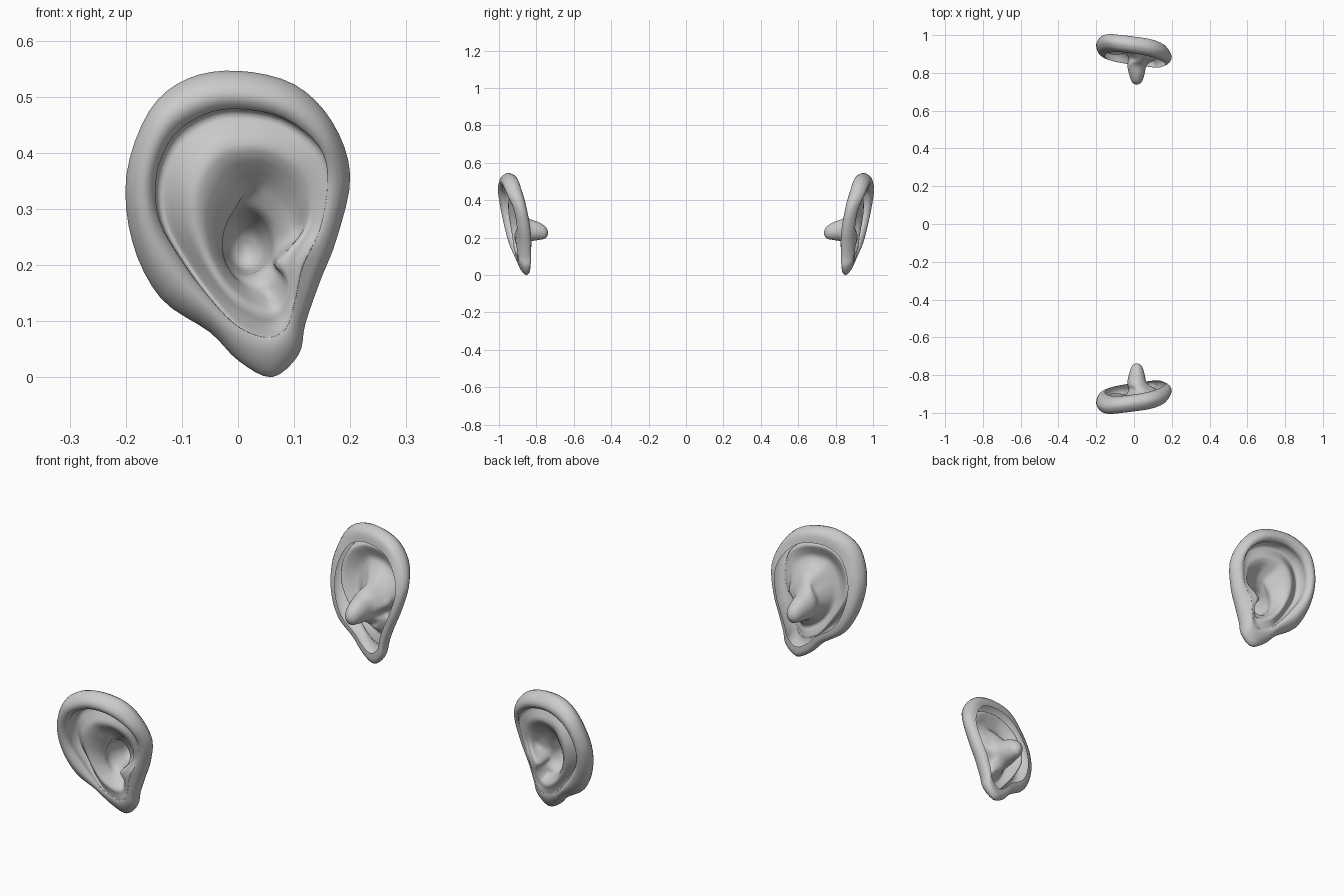
import bpy, bmesh
from math import sin, cos, pi
from mathutils import Vector

if "Cube" in bpy.data.objects:
    bpy.data.objects.remove(bpy.data.objects["Cube"])

N = 16      # control points per loop, clockwise from the top of the ear
SUB = 4     # spline steps between control points

# Contour loops read in the ear plane (x, z)
OUTLINE = [(0, .546), (.10, .522), (.168, .455), (.20, .36), (.177, .25), (.146, .17),
           (.12, .095), (.108, .04), (.06, .0), (.0, .03), (-.05, .08), (-.137, .14),
           (-.188, .24), (-.199, .36), (-.158, .475), (-.09, .532)]
LIP = [(0, .478), (.08, .462), (.145, .41), (.16, .345), (.145, .26), (.115, .20),
       (.10, .13), (.085, .085), (.05, .07), (0, .09), (-.045, .135), (-.095, .20),
       (-.14, .28), (-.145, .36), (-.115, .43), (-.06, .468)]
RIDGE = [(0, .40), (.05, .40), (.10, .37), (.125, .33), (.122, .27), (.085, .21),
         (.088, .16), (.07, .125), (.04, .12), (0, .143), (-.03, .175), (-.055, .22),
         (-.07, .27), (-.07, .32), (-.055, .36), (-.03, .39)]
CONCHA = [(.03, .345), (.05, .345), (.075, .325), (.10, .29), (.11, .255), (.068, .205),
          (.078, .18), (.058, .15), (.03, .152), (.005, .165), (-.012, .185), (-.025, .21),
          (-.03, .245), (-.022, .28), (-.005, .31), (.01, .335)]
# Depth behind the tilted front plane for the loops that vary
BACK_D = [.09, .095, .1, .1, .1, .095, .085, .075, .068, .072, .08, .085, .09, .09, .09, .09]
CREST_D = [.0, .003, .014, .03, .03, .022, .015, .01, .01, .01, .005, 0, 0, 0, 0, 0]
LIP_D = [.018, .018, .022, .032, .03, .017, .012, .01, .012, .012, .014, .018, .018, .018, .018, .018]
GROOVE_D = [.068, .064, .045, .036, .034, .014, .012, .012, .015, .017, .03, .055, .07, .073, .073, .07]
RIDGE_D = [.04, .042, .045, .045, .042, .014, .016, .024, .016, .012, .015, .02, .023, .025, .03, .037]
CONCHA_D = [.085, .085, .08, .075, .065, .025, .04, .06, .055, .055, .06, .065, .07, .075, .08, .085]


def plane(x, z):
    """Front plane of the ear: leans outward to the top and rear."""
    return -.9 - .2 * min(z, .46) + .12 * x


def row(loop, depth):
    return [Vector((x, plane(x, z) + d, z)) for (x, z), d in zip(loop, depth)]


def mix(a, b, t):
    return [(p[0] + (q[0] - p[0]) * t, p[1] + (q[1] - p[1]) * t) for p, q in zip(a, b)]


def blend(a, b, t):
    return [p + (q - p) * t for p, q in zip(a, b)]


def ring(cx, cz, rx, rz, y):
    return [Vector((cx + rx * sin(2 * pi * i / N), y, cz + rz * cos(2 * pi * i / N))) for i in range(N)]


def spline(p0, p1, p2, p3, t):
    return .5 * (2 * p1 + (p2 - p0) * t + (2 * p0 - 5 * p1 + 4 * p2 - p3) * t * t
                 + (3 * p1 - p0 - 3 * p2 + p3) * t ** 3)


def smooth_around(r):
    return [spline(r[i - 1], r[i], r[(i + 1) % N], r[(i + 2) % N], k / SUB)
            for i in range(N) for k in range(SUB)]


def smooth_across(rows):
    out, last = [], len(rows) - 1
    for j in range(last):
        a, b, c, d = rows[max(j - 1, 0)], rows[j], rows[j + 1], rows[min(j + 2, last)]
        for k in range(3):
            out.append([spline(*p, k / 3) for p in zip(a, b, c, d)])
    return out + [rows[-1]]


centre = [(.03, .25)] * N
tube = ring(.015, .24, .05, .06, -.835)
edge = row(CONCHA, CONCHA_D)
floor = [e.lerp(t, .5) for e, t in zip(edge, tube)]
for p in floor:
    p.y = -.858

# Sheet from the open back rim, over the rolled helix, into the bowl and ear canal
rows = [
    row(mix(OUTLINE, centre, .2), BACK_D),
    row(mix(OUTLINE, centre, .06), [d * .88 for d in BACK_D]),
    row(OUTLINE, blend(CREST_D, BACK_D, .47)),
    row(mix(OUTLINE, LIP, .3), [d + .009 for d in CREST_D]),
    row(mix(OUTLINE, LIP, .7), CREST_D),
    row(LIP, LIP_D),
    row(mix(LIP, RIDGE, -.04), blend(LIP_D, GROOVE_D, .5)),
    row(mix(LIP, RIDGE, .12), GROOVE_D),
    row(mix(LIP, RIDGE, .5), blend(GROOVE_D, RIDGE_D, .5)),
    row(RIDGE, RIDGE_D),
    edge,
    floor,
    tube,
    ring(.015, .235, .04, .048, -.79),
    ring(.015, .228, .026, .032, -.752),
    ring(.015, .226, .006, .008, -.738),
]
grid = smooth_across([smooth_around(r) for r in rows])


def build_ear(name, side):
    bm = bmesh.new()
    vs = [[bm.verts.new((p.x, p.y * side, p.z)) for p in r] for r in grid]
    m = len(vs[0])
    for a, b in zip(vs, vs[1:]):
        for i in range(m):
            f = [a[i], a[(i + 1) % m], b[(i + 1) % m], b[i]]
            bm.faces.new(f if side > 0 else f[::-1])
    bm.faces.new(vs[-1] if side > 0 else vs[-1][::-1])
    for f in bm.faces:
        f.smooth = True
    me = bpy.data.meshes.new(name)
    bm.to_mesh(me)
    bm.free()
    ob = bpy.data.objects.new(name, me)
    bpy.context.collection.objects.link(ob)


build_ear("right_ear", 1)
build_ear("left_ear", -1)
